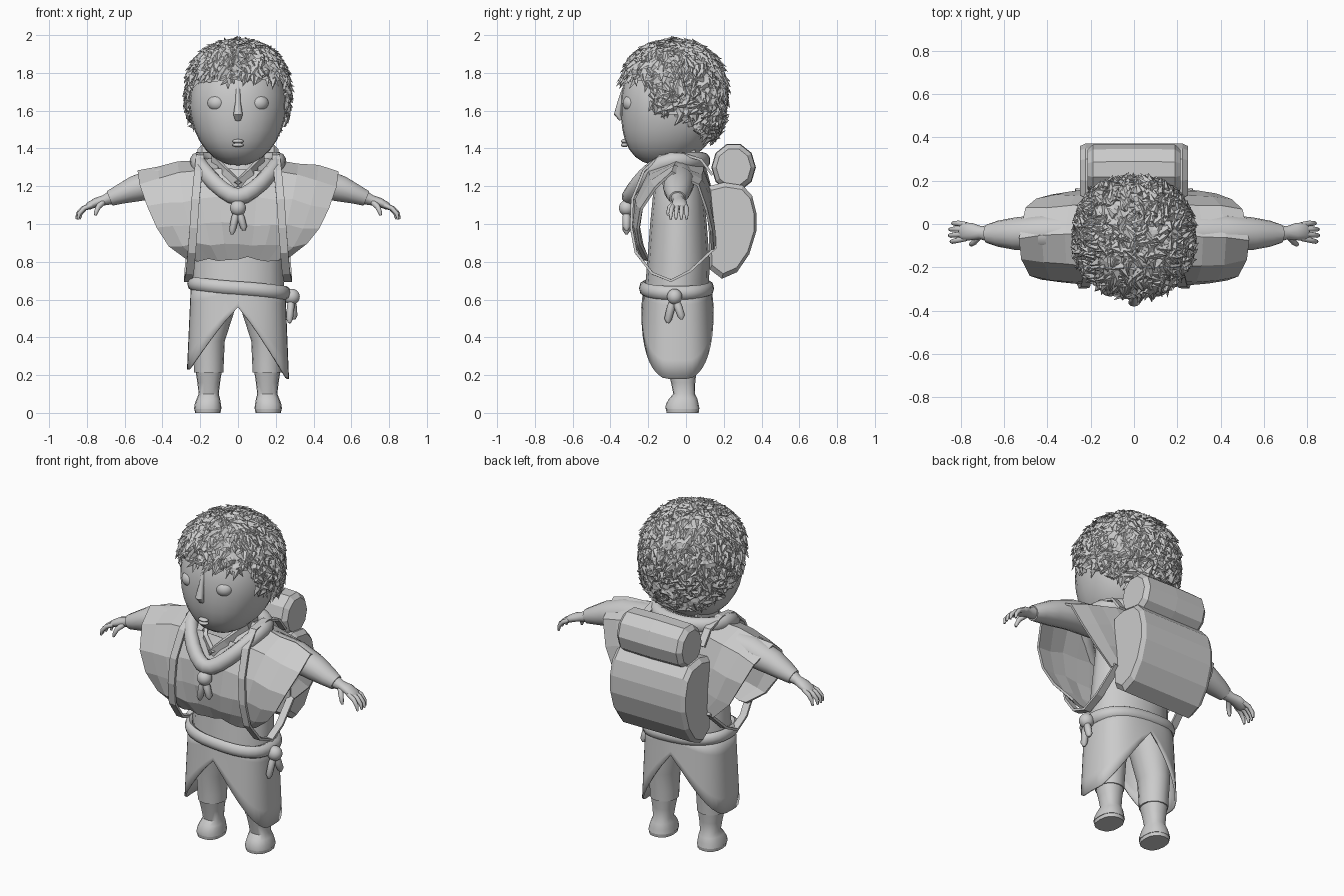
import bpy, bmesh, random
from math import sin, cos, pi, radians, copysign
from mathutils import Vector as V

if "Cube" in bpy.data.objects:
    bpy.data.objects.remove(bpy.data.objects["Cube"])

random.seed(4)


def make(name, verts, faces, smooth=None, mirror=False, thick=0):
    """Mesh object with optional smooth angle, mirror and thickness."""
    me = bpy.data.meshes.new(name)
    me.from_pydata([tuple(v) for v in verts], [], faces)
    bm = bmesh.new()
    bm.from_mesh(me)
    bmesh.ops.recalc_face_normals(bm, faces=bm.faces)
    bm.to_mesh(me)
    bm.free()
    if smooth:
        me.shade_smooth()
        me.set_sharp_from_angle(angle=radians(smooth))
    ob = bpy.data.objects.new(name, me)
    bpy.context.collection.objects.link(ob)
    if thick:
        m = ob.modifiers.new("thickness", 'SOLIDIFY')
        m.thickness, m.offset = thick, 0
    if mirror:
        ob.modifiers.new("mirror", 'MIRROR')
    return ob


def loft(name, rings, closed=False, cap=True, **kw):
    n, k = len(rings[0]), len(rings)
    faces = []
    for i in range(k if closed else k - 1):
        j = (i + 1) % k
        faces += [(i*n + a, i*n + (a+1) % n, j*n + (a+1) % n, j*n + a) for a in range(n)]
    if cap and not closed:
        faces += [tuple(range(n)), tuple(range((k-1)*n, k*n))]
    return make(name, [p for r in rings for p in r], faces, **kw)


def tube(name, path, radii, ref=(0, 0, 1), sides=10, closed=False, **kw):
    """Sweep an ellipse; radii are (a, b) pairs or one pair, a along ref."""
    P = [V(p) for p in path]
    if isinstance(radii, tuple):
        radii = [radii] * len(P)
    rings = []
    for i, p in enumerate(P):
        a = P[i-1] if closed or i else p
        b = P[(i+1) % len(P)] if closed or i < len(P)-1 else p
        t = (b - a).normalized()
        n1 = (V(ref) - t * t.dot(V(ref))).normalized()
        n2 = t.cross(n1)
        ra, rb = radii[i]
        off = pi/4 if sides == 4 else 0
        rings.append([p + n1*ra*cos(2*pi*s/sides + off) + n2*rb*sin(2*pi*s/sides + off)
                      for s in range(sides)])
    return loft(name, rings, closed, **kw)


def sup(v, p):
    return copysign(abs(v)**p, v)


def stack(name, rows, sides=16, p=1, **kw):
    """Loft of horizontal ellipses: rows are (cx, cy, z, rx, ry)."""
    return loft(name, [[(cx + rx*sup(cos(2*pi*s/sides), p), cy + ry*sup(sin(2*pi*s/sides), p), z)
                        for s in range(sides)] for cx, cy, z, rx, ry in rows], **kw)


def ball(name, c, r, p=2, shape=None, sub=None, **kw):
    """Super-ellipsoid, from a UV sphere or an icosphere."""
    bm = bmesh.new()
    if sub:
        bmesh.ops.create_icosphere(bm, subdivisions=sub, radius=1)
    else:
        bmesh.ops.create_uvsphere(bm, u_segments=24, v_segments=16, radius=1)
    verts = []
    for v in bm.verts:
        n = v.co / sum(abs(q)**p for q in v.co)**(1/p)
        q = V((c[0]+n.x*r[0], c[1]+n.y*r[1], c[2]+n.z*r[2]))
        verts.append(shape(q, n) if shape else q)
    faces = [[v.index for v in f.verts] for f in bm.faces]
    bm.free()
    return make(name, verts, faces, **kw)


def jit(a):
    return random.uniform(-a, a)


# head and face
def jaw(q, n):
    low = max(0, -n.z)
    return V((q.x*(1 - .12*low), q.y - .05*low*low, q.z))
ball("head", (0, -.08, 1.62), (.258, .265, .31), 2.2, jaw, smooth=60)
ball("eye", (.11, -.285, 1.64), (.052, .05, .046), smooth=60, mirror=True)
tube("nose", [(0, -.325, 1.72), (0, -.345, 1.65), (0, -.362, 1.58), (0, -.345, 1.55)],
     [(.012, .012), (.016, .014), (.02, .026), (.008, .016)], (0, 1, 0), smooth=50)
for z in (1.418, 1.438):
    ball("lip", (0, -.325, z), (.03, .02, .011), smooth=60)
stack("neck", [(0, -.02, 1.2, .1, .09), (0, -.03, 1.42, .08, .08)], smooth=40)

# hair: rough cap plus pointed tufts flowing away from the crown
LINE = [(-.4, 1.77), (-.21, 1.73), (-.17, 1.61), (-.02, 1.54), (.15, 1.41), (.4, 1.40)]
def hairline(y):
    for (a, za), (b, zb) in zip(LINE, LINE[1:]):
        if y <= b:
            return za + (zb - za)*(y - a)/(b - a)
    return 1.4
HC, HR = V((0, -.065, 1.665)), V((.268, .272, .30))
def rough(q, n):
    k = 1 + jit(.035)
    q = HC + (q - HC)*k
    q.z = min(q.z, 1.99)
    return q
cap = ball("hair_cap", HC, HR, 2.4, rough, sub=5)
bm = bmesh.new()
bm.from_mesh(cap.data)
bmesh.ops.delete(bm, geom=[v for v in bm.verts if v.co.z < hairline(v.co.y)], context='VERTS')
bm.to_mesh(cap.data)
bm.free()
verts, faces = [], []
while len(verts) < 5*900:
    n = V((random.gauss(0, 1), random.gauss(0, 1), random.gauss(0, 1))).normalized()
    m = n / sum(abs(q)**2.4 for q in n)**(1/2.4)
    p = HC + V((m.x*HR.x, m.y*HR.y, m.z*HR.z))
    if p.z < hairline(p.y) + .015:
        continue
    flow = V((n.x, n.y, -.6)) + V((jit(.9), jit(.9), jit(.6)))
    flow = (flow - n*flow.dot(n)).normalized()
    side = n.cross(flow)
    w, l = random.uniform(.014, .028), random.uniform(.04, .075)
    tip = p + flow*l + n*random.uniform(-.002, .022)
    b = len(verts)
    verts += [p - side*w, p + n*.016, p + side*w, p - n*.012, tip]
    faces += [(b, b+1, b+4), (b+1, b+2, b+4), (b+2, b+3, b+4), (b+3, b, b+4), (b, b+1, b+2, b+3)]
for v in verts:
    v.z = min(v.z, 2.0)
make("hair_tufts", verts, faces)

# torso and open shirt collar
stack("torso", [(0, -.05, .62, .245, .17), (0, -.04, .8, .24, .165), (0, -.04, 1, .22, .15),
                (0, -.04, 1.2, .2, .13), (0, -.03, 1.33, .12, .09)], smooth=35)
tube("collar", [(.0, -.245, 1.2), (.07, -.21, 1.27), (.13, -.1, 1.34), (.1, .05, 1.37)],
     (.04, .015), sides=4, mirror=True)

# poncho: one low-poly sheet from back hem over the shoulders to front hem
ROWS = [(.28, .16, .90, .87), (.38, .15, 1.02, .96), (.45, .135, 1.16, 1.08), (.50, .085, 1.31, 1.20),
        (.53, -.05, 1.35, 1.27), (.52, -.19, 1.29, 1.20), (.48, -.265, 1.14, 1.09),
        (.43, -.28, 1.0, .98), (.365, -.265, .89, .89), (.26, -.225, .82, .81)]
NU = 10
verts, faces = [], []
for i, (w, y, zc, ze) in enumerate(ROWS):
    for a in range(NU + 1):
        u = 2*a/NU - 1
        verts.append((w*u, y + jit(.008) + (.03*u**4 if y < -.1 else -.02*u**4),
                      zc + (ze - zc)*u*u + jit(.012)))
        if i < len(ROWS)-1 and a < NU and not (i in (3, 4) and 3 < a < 6):
            b = i*(NU+1) + a
            faces.append((b, b+1, b+NU+2, b+NU+1))
make("poncho", verts, faces, thick=.014)


# knot with two hanging tails, used on scarf and sash
def knot(name, c, spread):
    c, d = V(c), V(spread)
    ball(name + "_knot", c, (.042, .04, .042), smooth=60)
    for s, l in ((-1, .14), (1, .12)):
        tube(name + "_tail", [c, c + d*s*.5 + V((0, 0, -.05)), c + d*s + V((0, 0, -l*.85)),
                              c + d*s*1.05 + V((0, 0, -l))],
             [(.012, .012), (.022, .02), (.02, .018), (.007, .007)], (0, 1, 0), sides=8, smooth=50)

# scarf
ring = []
for k in range(28):
    t = 2*pi*k/28
    f = max(0, -sin(t))
    ring.append((.215*cos(t)*(1 - .25*f**3), -.075 + (.225 if f else .165)*sin(t), 1.335 - .19*f**1.8))
tube("scarf", ring, (.045, .04), closed=True, smooth=60)
knot("scarf", (0, -.315, 1.085), (.03, 0, 0))

# sash, slightly tilted
ring = [(.25*sup(cos(t), .8) + .005, -.05 + .175*sup(sin(t), .8), .66 - .09*cos(t)*.27)
        for t in [2*pi*k/32 for k in range(32)]]
tube("sash", ring, (.036, .024), closed=True, sides=8, smooth=60)
knot("sash", (.285, -.06, .615), (.012, .035, 0))

# skirt split at front and back
NS, rings = 40, []
for r in range(6):
    row = []
    for k in range(NS):
        t = 2*pi*k/NS
        x, y = sup(cos(t), .75), sup(sin(t), .75)
        hem = max(.56 - .37*abs(x)**1.1, .2) + (.03 if x < 0 else -.02)*abs(x)
        f = r/5
        row.append(((.245 + .02*f)*x, -.045 + (.175 + .012*f)*y, .67 + (hem - .67)*f))
    rings.append(row)
loft("skirt", rings, cap=False, thick=.01, smooth=25)

# legs and shoes
stack("trouser_leg", [(.115, -.03, .62, .115, .12), (.13, -.02, .52, .105, .11), (.155, -.02, .38, .085, .095),
                      (.155, -.02, .27, .08, .085), (.155, -.02, .215, .078, .082)],
      smooth=40, mirror=True)
stack("boot", [(.155, -.02, .225, .07, .076), (.155, -.015, .16, .06, .064), (.155, -.01, .1, .053, .057),
               (.157, -.015, .075, .062, .075), (.16, -.02, .045, .07, .087), (.16, -.018, .02, .073, .09)],
      p=.85, smooth=45, mirror=True)
stack("sole", [(.16, -.018, .02, .07, .088), (.16, -.018, 0, .068, .085)], p=.85, smooth=40, mirror=True)

# arms, cuffs, hands and fingers
tube("sleeve", [(.2, -.04, 1.24), (.42, -.04, 1.22), (.55, -.045, 1.185), (.63, -.045, 1.155), (.68, -.045, 1.135)],
     [(.09, .09), (.085, .085), (.075, .07), (.06, .052), (.043, .042)], (0, 1, 0), sides=14, smooth=40, mirror=True)
tube("wrist", [(.655, -.045, 1.145), (.71, -.04, 1.125), (.75, -.035, 1.115), (.79, -.035, 1.095), (.805, -.035, 1.085)],
     [(.042, .04), (.03, .027), (.04, .024), (.042, .02), (.03, .012)], (0, 1, 0), sides=12, smooth=60, mirror=True)
for k in range(4):
    y = -.075 + .026*k
    l = (.9, 1, .98, .8)[k]
    tube("finger", [(.775, y*.8 - .006, 1.1), (.775 + .045*l, y, 1.083), (.775 + .073*l, y*1.08, 1.055),
                    (.775 + .08*l, y*1.08, 1.025)],
         [(.013, .013), (.0125, .0125), (.011, .011), (.006, .006)], (0, 1, 0), sides=8, smooth=60, mirror=True)
tube("thumb", [(.715, -.055, 1.115), (.74, -.085, 1.09), (.752, -.094, 1.06), (.755, -.095, 1.045)],
     [(.016, .016), (.014, .014), (.011, .011), (.006, .006)], (0, 1, 0), sides=8, smooth=60, mirror=True)

# backpack and bed roll: side profiles lofted across x
def across(name, prof, sections, **kw):
    c = sum((V(p) for p in prof), V((0, 0))) / len(prof)
    loft(name, [[(x, c.x + (y - c.x)*s, c.y + (z - c.y)*s) for y, z in prof] for x, s in sections], **kw)
BAG = [(.12, 1.2), (.12, .98), (.125, .76), (.19, .71), (.27, .745), (.335, .84), (.372, .96),
       (.372, 1.06), (.35, 1.15), (.3, 1.205), (.2, 1.22)]
across("backpack", BAG, [(-.25, .9), (-.225, 1), (.225, 1), (.25, .9)])
ROLL = [(.252 + .118*cos(2*pi*k/10), 1.3 + .13*sin(2*pi*k/10)) for k in range(10)]
across("bed_roll", ROLL, [(-.215, .78), (-.19, .97), (0, 1), (.19, .97), (.215, .78)])

# shoulder straps
tube("strap", [(.2, .14, 1.26), (.2, .08, 1.34), (.2, -.03, 1.375), (.2, -.14, 1.36), (.21, -.225, 1.28),
               (.225, -.285, 1.13), (.235, -.29, .98), (.245, -.265, .85), (.255, -.18, .74),
               (.265, -.08, .70), (.262, .02, .75), (.25, .16, .88)],
     (.03, .01), (1, 0, 0), sides=4, mirror=True)
